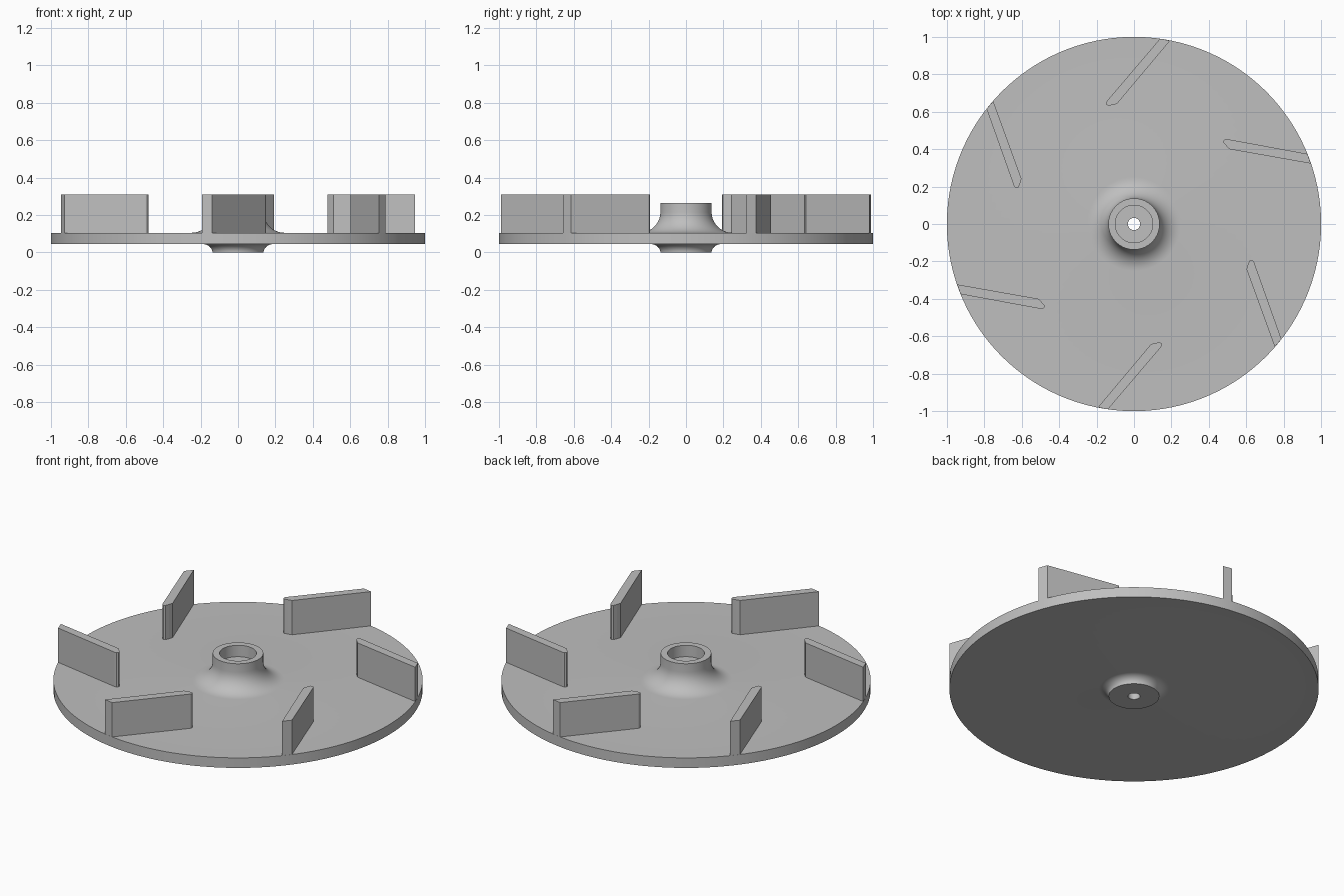
import bpy, bmesh, math
from mathutils import Matrix, Vector

if "Cube" in bpy.data.objects:
    bpy.data.objects.remove(bpy.data.objects["Cube"])

grey = bpy.data.materials.new("plain grey")
grey.diffuse_color = (0.52, 0.52, 0.52, 1)
grey.use_nodes = True
grey.node_tree.nodes["Principled BSDF"].inputs["Base Color"].default_value = grey.diffuse_color


def finish(bm, name):
    bmesh.ops.recalc_face_normals(bm, faces=bm.faces)
    mesh = bpy.data.meshes.new(name)
    bm.to_mesh(mesh)
    bm.free()
    mesh.materials.append(grey)
    obj = bpy.data.objects.new(name, mesh)
    bpy.context.collection.objects.link(obj)
    return obj


def arc(cx, cz, rx, rz, a0, a1, n=10):
    """Points (radius, height) along an elliptical arc, angles in degrees."""
    angles = [math.radians(a0 + (a1 - a0) * i / n) for i in range(n + 1)]
    return [(cx + rx * math.cos(a), cz + rz * math.sin(a)) for a in angles]


# Disc and hub: one closed turned profile with fillets, counterbore and shaft hole
SEGMENTS = 120
profile = [(0.033, 0.0)]
profile += arc(0.19, 0.0, 0.053, 0.045, 180, 90)      # lower fillet
profile += [(1.0, 0.045), (1.0, 0.105)]               # rim
profile += arc(0.25, 0.215, 0.113, 0.11, 270, 180)    # upper fillet
profile += [(0.137, 0.265), (0.1, 0.265), (0.1, 0.197), (0.033, 0.197)]

bm = bmesh.new()
rings = []
for i in range(SEGMENTS):
    a = 2 * math.pi * i / SEGMENTS
    rings.append([bm.verts.new((r * math.cos(a), r * math.sin(a), z)) for r, z in profile])
for i, ring in enumerate(rings):
    nxt = rings[(i + 1) % SEGMENTS]
    for j in range(len(profile)):
        k = (j + 1) % len(profile)
        bm.faces.new((ring[j], nxt[j], nxt[k], ring[k]))
disc = finish(bm, "disc_and_hub")
bpy.context.view_layer.objects.active = disc
disc.select_set(True)
bpy.ops.object.shade_smooth_by_angle(angle=math.radians(30))
disc.select_set(False)

# Vanes: slanted plan outline, extruded and repeated around the axis
outline = [(0.193, 0.980), (0.166, 0.985), (0.139, 0.990), (-0.144, 0.658),
           (-0.149, 0.648), (-0.147, 0.638), (-0.138, 0.632), (-0.115, 0.636),
           (-0.091, 0.642)]
for n in range(6):
    bm = bmesh.new()
    base = bm.faces.new([bm.verts.new((x, y, 0.10)) for x, y in outline])
    top = bmesh.ops.extrude_face_region(bm, geom=[base])["geom"]
    verts = [v for v in top if isinstance(v, bmesh.types.BMVert)]
    bmesh.ops.translate(bm, verts=verts, vec=Vector((0, 0, 0.21)))
    # Make sure the underside is closed
    if not any(all(v.co.z < 0.11 for v in f.verts) for f in bm.faces):
        bmesh.ops.holes_fill(bm, edges=[e for e in bm.edges if e.is_boundary])
    bm.transform(Matrix.Rotation(math.radians(60 * n), 4, 'Z'))
    finish(bm, f"vane_{n + 1}")
